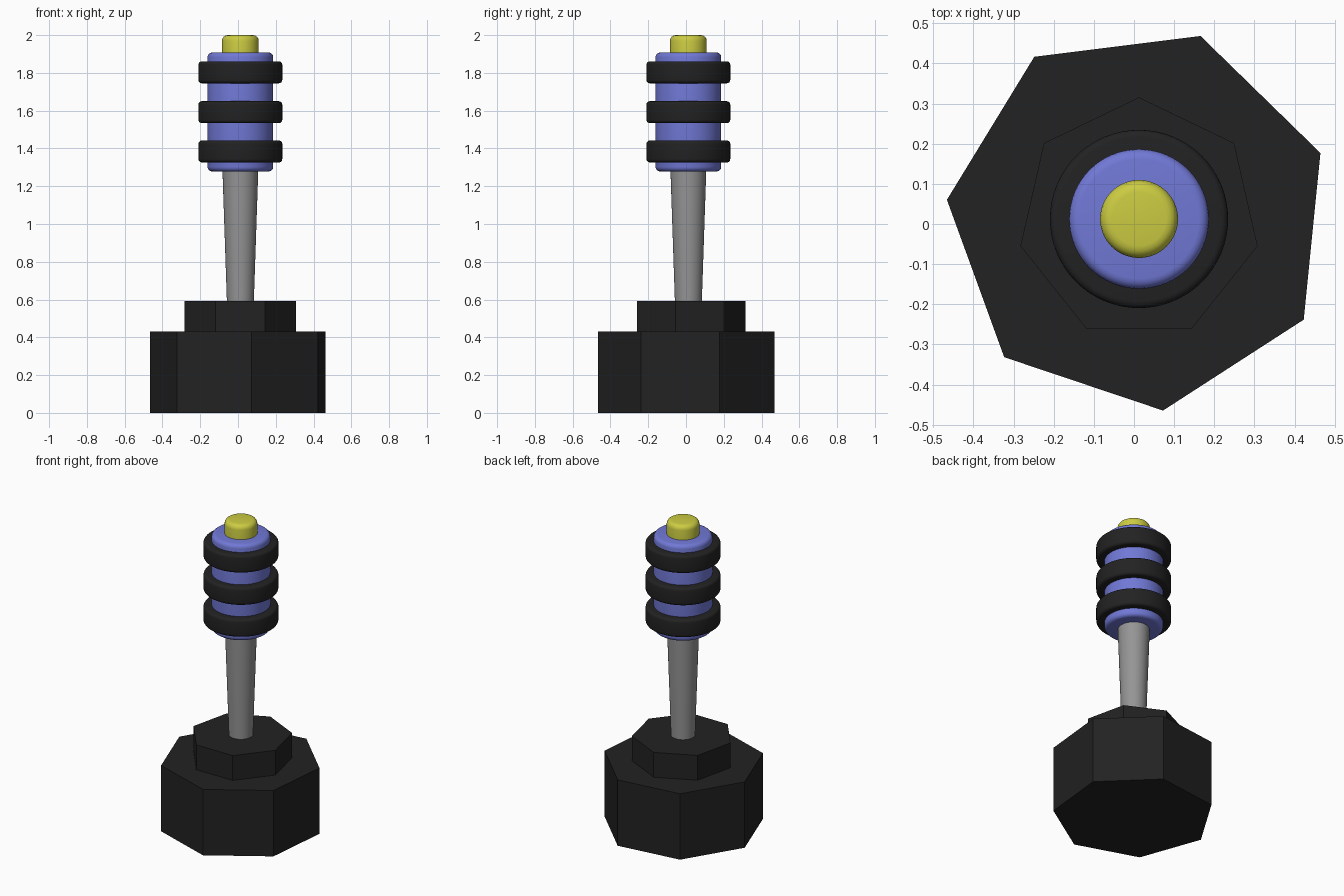
import bpy, bmesh, math

if "Cube" in bpy.data.objects:
    bpy.data.objects.remove(bpy.data.objects["Cube"])

CX = CY = 0.0125  # shared axis of all parts


def material(name, rgb):
    m = bpy.data.materials.new(name)
    m.diffuse_color = (*rgb, 1)
    m.use_nodes = True
    m.node_tree.nodes["Principled BSDF"].inputs["Base Color"].default_value = m.diffuse_color
    return m


black = material("black", (0.016, 0.016, 0.016))
blue = material("periwinkle_blue", (0.165, 0.19, 0.67))
yellow = material("yellow", (0.60, 0.60, 0.055))
grey = material("grey", (0.30, 0.30, 0.30))


def lathe(name, profile, mat, sides=64, turn=0.0, smooth=True):
    """Closed solid from (radius, z) points, bottom to top."""
    bm = bmesh.new()
    rings = []
    for r, z in profile:
        angles = [turn + 2 * math.pi * i / sides for i in range(sides)]
        rings.append([bm.verts.new((r * math.cos(a), r * math.sin(a), z)) for a in angles])
    for low, high in zip(rings, rings[1:]):
        for i in range(sides):
            j = (i + 1) % sides
            bm.faces.new((low[i], low[j], high[j], high[i]))
    bm.faces.new(rings[0][::-1])
    bm.faces.new(rings[-1])
    mesh = bpy.data.meshes.new(name)
    bm.to_mesh(mesh)
    bm.free()
    mesh.materials.append(mat)
    ob = bpy.data.objects.new(name, mesh)
    ob.location = (CX, CY, 0)
    bpy.context.collection.objects.link(ob)
    if smooth:
        bpy.ops.object.select_all(action='DESELECT')
        ob.select_set(True)
        bpy.context.view_layer.objects.active = ob
        bpy.ops.object.shade_smooth_by_angle(angle=math.radians(35))
    return ob


def rounded(r, z0, z1, low, high, steps=4):
    """Profile of a cylinder with rounded bottom and top edges."""
    arc = [math.pi / 2 * i / steps for i in range(steps + 1)]
    pts = [(r, z0)] if low == 0 else [
        (r - low + low * math.sin(a), z0 + low - low * math.cos(a)) for a in arc]
    return pts + [(r - high + high * math.cos(a), z1 - high + high * math.sin(a)) for a in arc]


# Seven-sided stepped base
lathe("base_block", [(0.481, 0), (0.481, 0.43)], black, 7, math.radians(20), False)
lathe("base_step", [(0.303, 0.43), (0.303, 0.592)], black, 7, math.radians(90), False)

# Tapered shaft
lathe("shaft", [(0.071, 0.58), (0.095, 1.29)], grey)

# Grip with three rings and a button on top
lathe("grip", rounded(0.174, 1.278, 1.908, 0.025, 0.025), blue)
for i, z in enumerate((1.384, 1.592, 1.803)):
    lathe(f"grip_ring_{i + 1}", rounded(0.222, z - 0.058, z + 0.058, 0.018, 0.018), black)
lathe("top_button", rounded(0.097, 1.89, 2.0, 0, 0.03), yellow)
